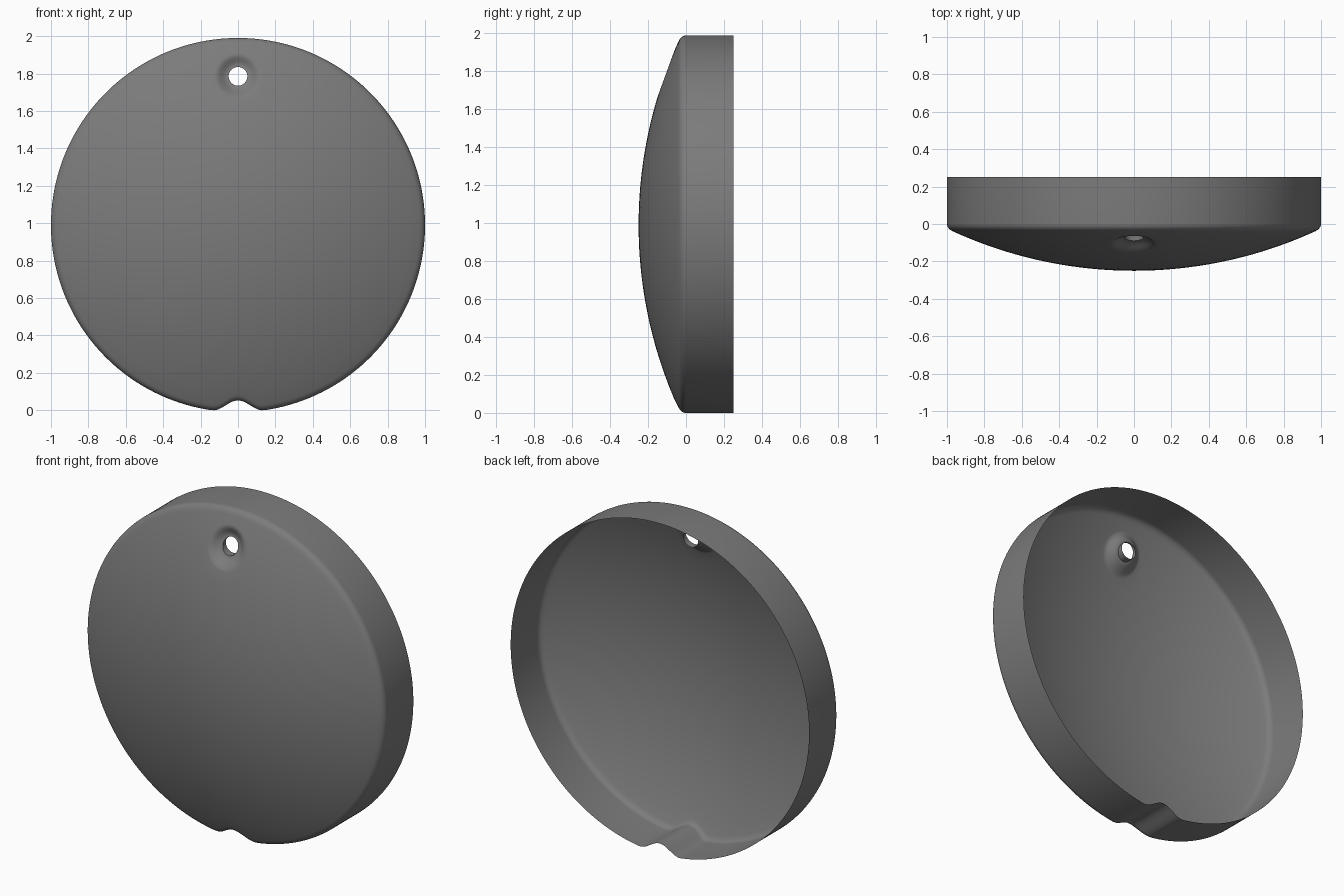
import bpy, bmesh
from math import sin, cos, pi, sqrt, radians
from mathutils import Vector

cube = bpy.data.objects.get("Cube")
if cube:
    bpy.data.objects.remove(cube)

CENTRE = Vector((0, 0, 0.99))
HOLE = Vector((0, 0, 1.785))
DOME_R = 2.33
HOLE_R, DIMPLE_R, DIMPLE_DEPTH = 0.05, 0.125, 0.038
NOTCH_W, NOTCH_H = 0.14, 0.062
SEGMENTS = 400


def dome(p):
    """Drop a point onto the spherical front, pushed in around the hole."""
    r = (Vector((p.x, 0, p.z)) - CENTRE).length
    y = -0.25 + DOME_R - sqrt(DOME_R ** 2 - r * r)
    d = (Vector((p.x, 0, p.z)) - HOLE).length
    k = min(max((d - HOLE_R) / (DIMPLE_R - HOLE_R), 0), 1)
    return Vector((p.x, y + DIMPLE_DEPTH * (1 + cos(pi * k)) / 2, p.z))


def outline(i):
    """Circular edge with a smooth notch at the bottom."""
    a = 2 * pi * i / SEGMENTS
    p = CENTRE + Vector((sin(a), 0, cos(a)))
    if p.z < 1 and abs(p.x) < NOTCH_W:
        p.z += NOTCH_H * cos(pi * p.x / (2 * NOTCH_W)) ** 2
    return p


def section(i):
    """Points from the hole's back lip over the dome to the open back edge."""
    edge = outline(i)
    ray = (edge - HOLE).normalized()
    lip = dome(HOLE + ray * HOLE_R)
    pts = [Vector((lip.x, -0.045, lip.z))]
    # Dimple
    pts += [dome(HOLE + ray * (HOLE_R + (DIMPLE_R - HOLE_R) * j / 10))
            for j in range(11)]
    # Dome
    start = HOLE + ray * DIMPLE_R
    end = edge + (CENTRE - edge).normalized() * 0.03
    pts += [dome(start.lerp(end, j / 24)) for j in range(1, 25)]
    # Rounded shoulder
    a, b = pts[-1], dome(edge)
    c = b + Vector((0, 0.028, 0))
    for j in range(1, 7):
        t = j / 6
        pts.append(a * (1 - t) ** 2 + b * 2 * t * (1 - t) + c * t * t)
    # Straight rim
    pts.append(Vector((edge.x, 0.25, edge.z)))
    return pts


bm = bmesh.new()
rows = [[bm.verts.new(p) for p in section(i)] for i in range(SEGMENTS)]
for i, row in enumerate(rows):
    nxt = rows[(i + 1) % SEGMENTS]
    for j in range(len(row) - 1):
        bm.faces.new((row[j], row[j + 1], nxt[j + 1], nxt[j]))
bm.normal_update()
# Turn the sheet so the dome faces forward
if sum(f.normal.y * f.calc_area() for f in bm.faces) > 0:
    bmesh.ops.reverse_faces(bm, faces=bm.faces[:])

mesh = bpy.data.meshes.new("domed_cover")
bm.to_mesh(mesh)
bm.free()
cover = bpy.data.objects.new("domed_cover", mesh)
bpy.context.collection.objects.link(cover)

# Single grey finish
grey = bpy.data.materials.new("mid_grey")
grey.use_nodes = True
colour = (0.2, 0.2, 0.2, 1)
grey.diffuse_color = colour
grey.node_tree.nodes["Principled BSDF"].inputs["Base Color"].default_value = colour
mesh.materials.append(grey)

bpy.ops.object.select_all(action='DESELECT')
cover.select_set(True)
bpy.context.view_layer.objects.active = cover
bpy.ops.object.shade_smooth_by_angle(angle=radians(50))
